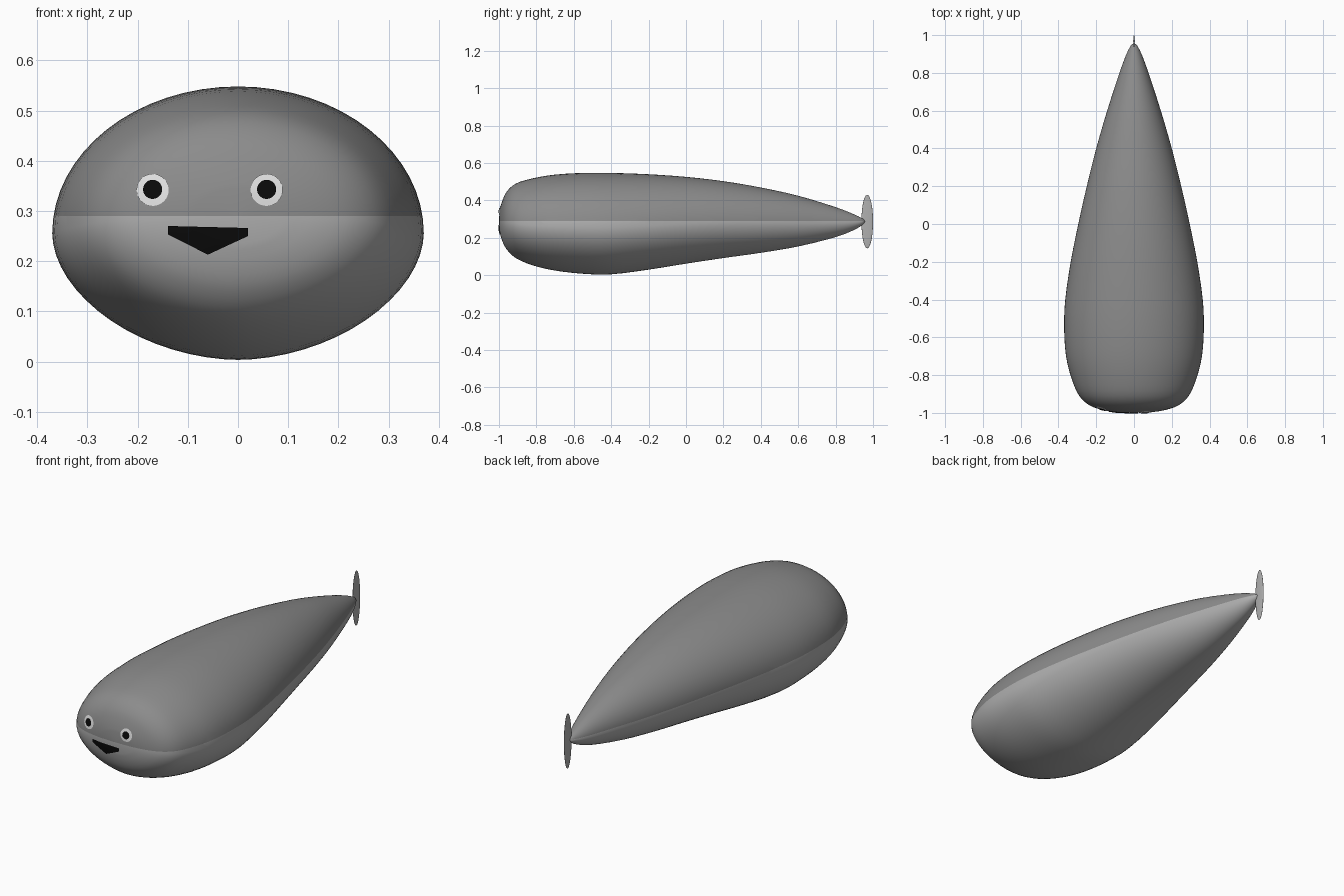
import bpy, bmesh, math
from mathutils import Vector
from mathutils.bvhtree import BVHTree

if "Cube" in bpy.data.objects:
    bpy.data.objects.remove(bpy.data.objects["Cube"])


def material(name, v):
    m = bpy.data.materials.new(name)
    m.diffuse_color = (v, v, v, 1)
    m.use_nodes = True
    m.node_tree.nodes["Principled BSDF"].inputs["Base Color"].default_value = m.diffuse_color
    return m


back_grey = material("back grey", 0.26)
belly_grey = material("belly grey", 0.43)
eye_white = material("eye white", 0.75)
black = material("black", 0.003)


def add_object(name, bm, mats):
    me = bpy.data.meshes.new(name)
    bm.to_mesh(me)
    for m in mats:
        me.materials.append(m)
    ob = bpy.data.objects.new(name, me)
    bpy.context.collection.objects.link(ob)
    return ob


# Body stations: y, half width, bottom z, top z
stations = [
    (-0.997, 0.09, 0.235, 0.345), (-0.985, 0.165, 0.19, 0.39),
    (-0.96, 0.235, 0.14, 0.445), (-0.91, 0.29, 0.092, 0.49),
    (-0.82, 0.33, 0.053, 0.518), (-0.7, 0.36, 0.025, 0.538),
    (-0.55, 0.37, 0.008, 0.547), (-0.4, 0.364, 0.005, 0.547),
    (-0.2, 0.335, 0.03, 0.54), (0, 0.295, 0.062, 0.526),
    (0.2, 0.25, 0.092, 0.503), (0.4, 0.2, 0.12, 0.469),
    (0.6, 0.142, 0.154, 0.425), (0.8, 0.077, 0.204, 0.364),
    (0.9, 0.04, 0.243, 0.325), (0.945, 0.017, 0.27, 0.303),
]
SIDES, STEPS, WATERLINE = 64, 3, 0.29


def spline(points, steps):
    pts = [Vector(p) for p in points]
    pts = [pts[0]] + pts + [pts[-1]]
    out = []
    for i in range(1, len(pts) - 2):
        a, b, c, d = pts[i - 1:i + 3]
        for k in range(steps):
            t = k / steps
            out.append(0.5 * (2 * b + (c - a) * t + (2 * a - 5 * b + 4 * c - d) * t * t
                              + (3 * b - a - 3 * c + d) * t ** 3))
    return out + [pts[-1]]


# Body: lofted rings, cut into dark back and light belly
bm = bmesh.new()
rings = []
for y, w, lo, hi in spline(stations, STEPS):
    zc = lo + 0.46 * (hi - lo)
    ring = []
    for i in range(SIDES):
        a = 2 * math.pi * i / SIDES
        c, s = math.cos(a), math.sin(a)
        e = 1.0 if s >= 0 else 2 / 1.85   # slightly pinched belly
        x = math.copysign(abs(c) ** e, c) * w
        z = zc + (s * (hi - zc) if s >= 0 else -abs(s) ** e * (zc - lo))
        ring.append(bm.verts.new((x, y, z)))
    rings.append(ring)
for r, q in zip(rings, rings[1:]):
    for i in range(SIDES):
        j = (i + 1) % SIDES
        bm.faces.new((r[i], r[j], q[j], q[i]))
for ring, y in ((rings[0], -1.0), (rings[-1], 0.96)):
    tip = bm.verts.new((0, y, 0.288))
    for i in range(SIDES):
        bm.faces.new((ring[i], ring[(i + 1) % SIDES], tip))
bmesh.ops.bisect_plane(bm, geom=bm.verts[:] + bm.edges[:] + bm.faces[:], dist=1e-5,
                       plane_co=(0, 0, WATERLINE), plane_no=(0, 0, 1))
bmesh.ops.recalc_face_normals(bm, faces=bm.faces[:])
for f in bm.faces:
    f.smooth = True
    f.material_index = 1 if f.calc_center_median().z < WATERLINE else 0
tree = BVHTree.FromBMesh(bm)
add_object("body", bm, [back_grey, belly_grey])
bm.free()


# Face details: thin patches following the front of the body
def face_patch(name, outline, lift, mat):
    bm = bmesh.new()
    n = len(outline)
    cx = sum(p[0] for p in outline) / n
    cz = sum(p[1] for p in outline) / n

    def vert(x, z):
        hit = tree.ray_cast(Vector((x, -2, z)), Vector((0, 1, 0)))[0]
        return bm.verts.new((x, hit.y - lift, z))

    centre = vert(cx, cz)
    loops = [[vert(cx + (x - cx) * k / 4, cz + (z - cz) * k / 4) for x, z in outline]
             for k in range(1, 5)]
    for i in range(n):
        j = (i + 1) % n
        bm.faces.new((centre, loops[0][i], loops[0][j]))
        for p, q in zip(loops, loops[1:]):
            bm.faces.new((p[i], q[i], q[j], p[j]))
    bmesh.ops.recalc_face_normals(bm, faces=bm.faces[:])
    if sum(f.normal.y for f in bm.faces) > 0:
        bmesh.ops.reverse_faces(bm, faces=bm.faces[:])
    for f in bm.faces:
        f.smooth = True
    add_object(name, bm, [mat])
    bm.free()


def circle(x, z, r, n=32):
    return [(x + r * math.cos(2 * math.pi * i / n), z + r * math.sin(2 * math.pi * i / n))
            for i in range(n)]


for side, x in (("left", -0.17), ("right", 0.057)):
    face_patch(side + "_eye", circle(x, 0.342, 0.032), 0.003, eye_white)
    face_patch(side + "_pupil", circle(x, 0.343, 0.019), 0.006, black)

corners = [(-0.139, 0.27), (-0.139, 0.253), (-0.06, 0.213), (0.02, 0.25), (0.02, 0.266)]
mouth = []
for (x0, z0), (x1, z1) in zip(corners, corners[1:] + corners[:1]):
    mouth += [(x0 + (x1 - x0) * k / 6, z0 + (z1 - z0) * k / 6) for k in range(6)]
face_patch("mouth", mouth, 0.004, black)

# Tail fin: thin upright oval
bm = bmesh.new()
bmesh.ops.create_uvsphere(bm, u_segments=32, v_segments=24, radius=1)
for v in bm.verts:
    v.co = (v.co.x * 0.004, 0.969 + v.co.y * 0.031, 0.287 + v.co.z * 0.143)
for f in bm.faces:
    f.smooth = True
add_object("tail_fin", bm, [belly_grey])
bm.free()
